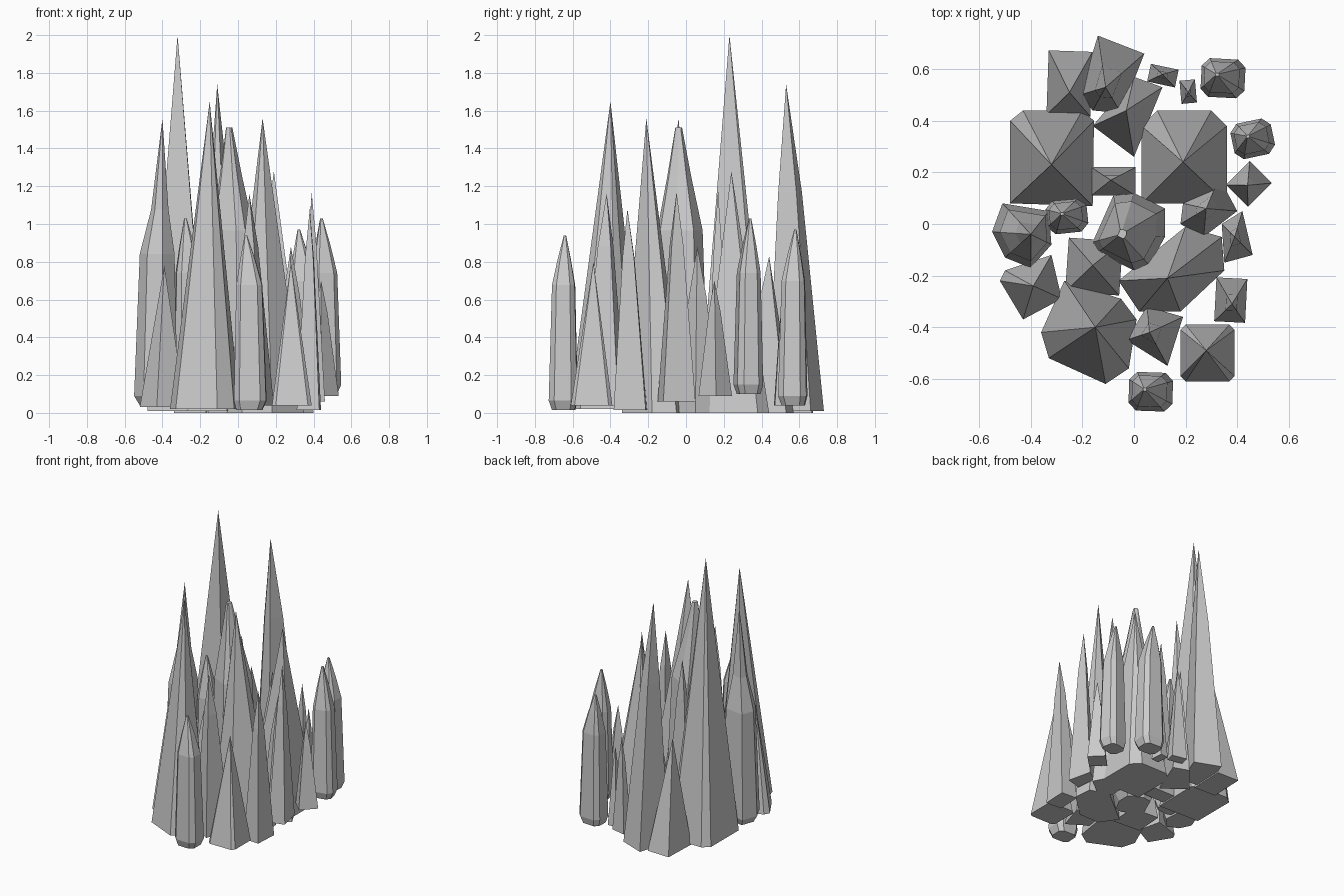
import bpy, bmesh
from math import cos, sin, radians

if "Cube" in bpy.data.objects:
    bpy.data.objects.remove(bpy.data.objects["Cube"])

# Taper styles: (fraction of height, outline scale about the tip axis)
SPIRE = []
SHARD = [(0.76, 0.36)]
GEM = [(0.72, 0.80), (0.86, 0.47)]
LIP = 0.05


def box(cx, cy, w, d, angle=0, cut=0.0):
    """Rotated rectangle outline, corners optionally clipped."""
    a, pts = radians(angle), []
    for sx, sy in ((1, 1), (-1, 1), (-1, -1), (1, -1)):
        x, y = sx * w / 2, sy * d / 2
        if cut:
            pair = [(x, y - sy * cut), (x - sx * cut, y)]
            pts += pair if sx * sy > 0 else pair[::-1]
        else:
            pts.append((x, y))
    return [(cx + x * cos(a) - y * sin(a), cy + x * sin(a) + y * cos(a)) for x, y in pts]


def crystal(name, outline, tip, height, base=0.0, style=SPIRE, lip=False, flat=0.0):
    """Stack scaled copies of the outline up to a point or small flat top."""
    rings = [(base, 0.8), (base + LIP, 1.0)] if lip else [(base, 1.0)]
    rings += [(f * height, s) for f, s in style]
    if flat:
        rings.append((height, flat))
    bm = bmesh.new()
    tx, ty = tip
    loops = [[bm.verts.new((tx + (x - tx) * s, ty + (y - ty) * s, z)) for x, y in outline]
             for z, s in rings]
    n = len(outline)
    bm.faces.new(loops[0][::-1])
    for lo, hi in zip(loops, loops[1:]):
        for i in range(n):
            j = (i + 1) % n
            bm.faces.new((lo[i], lo[j], hi[j], hi[i]))
    if flat:
        bm.faces.new(loops[-1])
    else:
        top = bm.verts.new((tx, ty, height))
        for i in range(n):
            bm.faces.new((loops[-1][i], loops[-1][(i + 1) % n], top))
    bmesh.ops.recalc_face_normals(bm, faces=bm.faces)
    mesh = bpy.data.meshes.new(name)
    bm.to_mesh(mesh)
    bm.free()
    obj = bpy.data.objects.new(name, mesh)
    bpy.context.collection.objects.link(obj)
    return obj


# Large spires
crystal("tall_spire", [(-.48, .08), (-.16, .07), (-.155, .40), (-.20, .44), (-.43, .44), (-.48, .40)],
        (-.32, .23), 2.0, .01)
crystal("wide_spire", [(.03, .08), (.36, .08), (.36, .38), (.30, .44), (.09, .44), (.03, .38)],
        (.19, .24), 1.28, 0)
crystal("front_left_spire", [(-.27, -.22), (-.36, -.42), (-.33, -.52), (-.11, -.62), (-.02, -.56),
                             (.01, -.37), (-.05, -.29)], (-.15, -.40), 1.65, .02)
crystal("slanted_spire", [(.20, -.01), (-.06, -.22), (.02, -.34), (.18, -.34), (.35, -.18), (.34, -.05)],
        (.13, -.21), 1.56, 0)
crystal("back_spire", [(-.14, .73), (-.21, .50), (-.16, .44), (-.05, .43), (.04, .66)],
        (-.11, .53), 1.74, .01, [(.67, .42)])

# Large faceted crystals
crystal("centre_gem", [(-.16, -.07), (-.14, -.11), (0, -.18), (.06, -.16), (.12, -.05), (.12, .06),
                       (0, .12), (-.08, .11)], (-.05, -.04), 1.51, .01,
        [(.64, .80), (.83, .42)], True, .12)
crystal("left_gem", [(-.51, .08), (-.55, -.03), (-.50, -.13), (-.40, -.17), (-.32, -.08), (-.33, .05)],
        (-.40, -.04), 1.56, .04, [(.54, .80), (.69, .40)], True)

# Small faceted crystals around the rim
crystal("back_right_gem", box(.345, .565, .17, .15, -3, .03), (.32, .58), .97, .04, GEM, True, .08)
crystal("right_gem", box(.46, .33, .16, .14, 12, .03), (.44, .34), 1.03, .10, GEM, True, .08)
crystal("front_gem", box(.065, -.65, .17, .15, -2, .03), (.04, -.64), .94, .015, GEM, True, .08)
crystal("inner_left_gem", box(-.26, .03, .16, .13, 6, .03), (-.28, .04), 1.03, .04, GEM, True, .08)

# Plain pointed crystals
crystal("back_left_point", box(-.25, .545, .17, .25, -2), (-.25, .51), .78, 0)
crystal("back_middle_point", [(0, .57), (-.16, .38), (0, .26), (.11, .53)], (-.03, .44), .83, 0)
crystal("front_right_point", box(.285, -.50, .21, .22, 0, .02), (.28, -.49), .80, .04)
crystal("front_left_point", [(-.32, -.12), (-.50, -.18), (-.52, -.22), (-.43, -.37), (-.28, -.29)],
        (-.39, -.24), .78, .03)
crystal("inner_left_point", box(-.155, -.165, .21, .21, -4), (-.16, -.16), .75, .01)
crystal("inner_right_point", [(.33, .18), (.19, .08), (.18, 0), (.27, -.05), (.40, .05)],
        (.28, .06), .88, 0, [(.7, .4)])

# Slim shards
crystal("middle_shard", box(-.08, .165, .17, .11, 0), (-.09, .17), 1.18, .02, SHARD)
crystal("front_shard", [(.05, -.32), (-.03, -.45), (.13, -.55), (.19, -.36)], (.06, -.42), 1.16, .04, SHARD)
crystal("right_tall_shard", [(.42, .05), (.34, 0), (.35, -.15), (.46, -.12)], (.39, -.05), 1.17, .06, SHARD)
crystal("right_front_shard", box(.375, -.295, .12, .17, -3), (.38, -.31), 1.08, .015, SHARD)
crystal("right_short_shard", box(.445, .155, .13, .12, 45), (.44, .15), .70, .09, SHARD)
crystal("back_small_shard", box(.112, .575, .11, .07, -12), (.11, .58), .72, .04, SHARD)
crystal("back_tiny_shard", box(.21, .513, .06, .09, 5), (.21, .51), .60, .04, SHARD)
